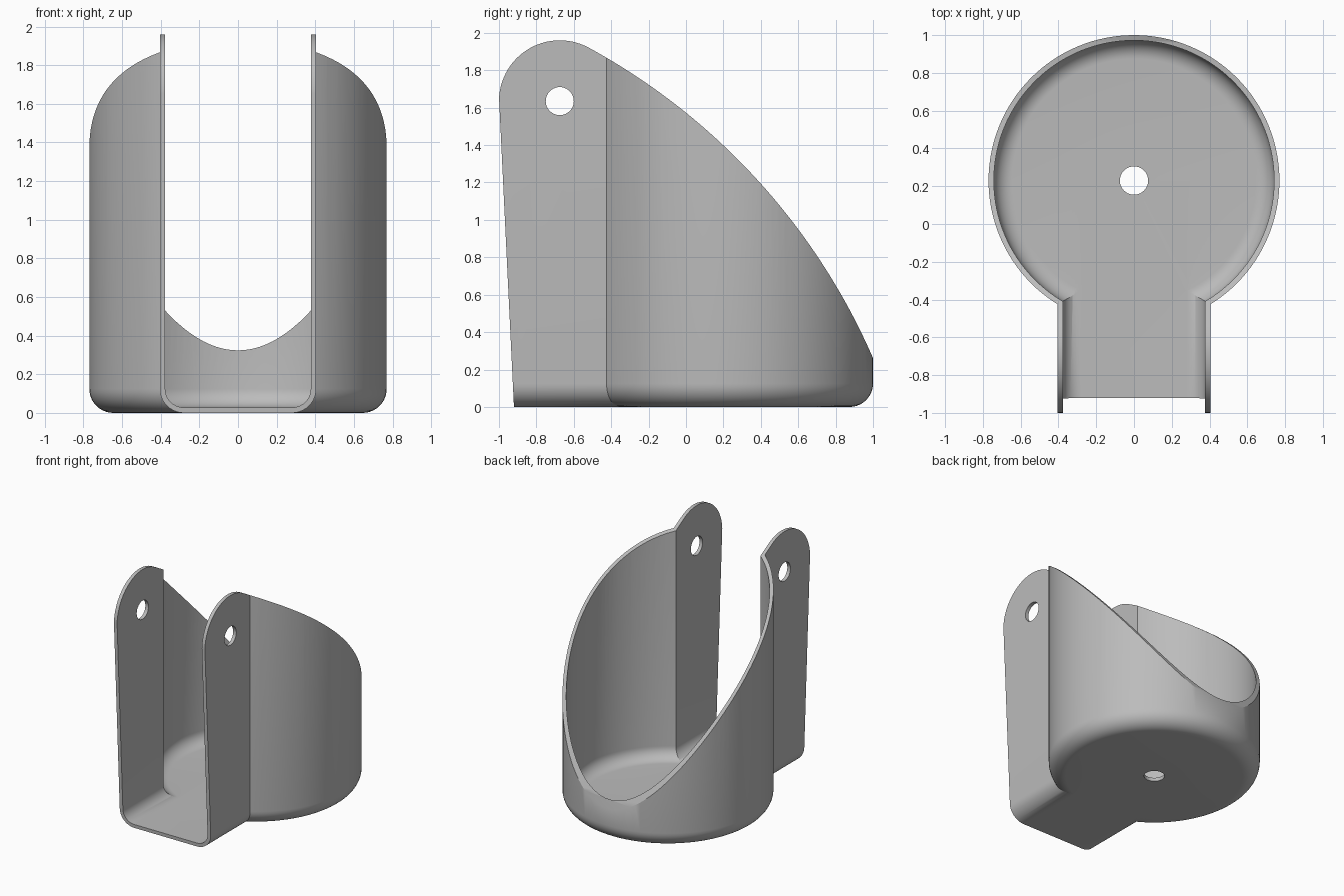
import bpy, bmesh, math
from math import sin, cos, radians
from mathutils import Matrix, Vector

if "Cube" in bpy.data.objects:
    bpy.data.objects.remove(bpy.data.objects["Cube"])

WALL = 0.028
CUP_Y, CUP_R = 0.23, 0.77
HALF_W = 0.405
FILLET = 0.125
PIN_Y, PIN_Z, EAR_R, HOLE_R = -0.675, 1.635, 0.325, 0.075
TOP = 2.3

steel = bpy.data.materials.new("grey steel")
steel.use_nodes = True
colour = (0.5, 0.5, 0.5, 1)
steel.diffuse_color = colour
steel.node_tree.nodes["Principled BSDF"].inputs["Base Color"].default_value = colour


def arc(cx, cy, r, start, end, steps):
    angles = [radians(start + (end - start) * i / steps) for i in range(steps + 1)]
    return [(cx + r * cos(a), cy + r * sin(a)) for a in angles]


def finish(bm, name):
    bmesh.ops.remove_doubles(bm, verts=bm.verts, dist=1e-5)
    bmesh.ops.recalc_face_normals(bm, faces=bm.faces)
    mesh = bpy.data.meshes.new(name)
    bm.to_mesh(mesh)
    bm.free()
    mesh.materials.append(steel)
    obj = bpy.data.objects.new(name, mesh)
    bpy.context.collection.objects.link(obj)
    return obj


def prism(name, points, sweep):
    """Extrude a closed outline of 3D points along a vector."""
    bm = bmesh.new()
    face = bm.faces.new([bm.verts.new(p) for p in points])
    out = bmesh.ops.extrude_face_region(bm, geom=[face])
    moved = [v for v in out["geom"] if isinstance(v, bmesh.types.BMVert)]
    bmesh.ops.translate(bm, verts=moved, vec=sweep)
    return finish(bm, name)


def cup_solid(name, inset):
    """Round-bottomed cylinder, turned from a half profile."""
    r, f = CUP_R - inset, FILLET - inset
    outline = [(0, inset)] + arc(r - f, inset + f, f, -90, 0, 10) + [(r, TOP), (0, TOP)]
    bm = bmesh.new()
    verts = [bm.verts.new((x, CUP_Y, z)) for x, z in outline]
    edges = [bm.edges.new(pair) for pair in zip(verts, verts[1:])]
    bmesh.ops.spin(bm, geom=verts + edges, cent=(0, CUP_Y, 0), axis=(0, 0, 1),
                   angle=math.tau, steps=128, use_duplicate=False)
    return finish(bm, name)


def channel_solid(name, inset):
    """Round-cornered channel running forward from the cup."""
    w, f = HALF_W - inset, FILLET - inset
    half = arc(w - f, inset + f, f, -90, 0, 10) + [(w, TOP)]
    outline = half + [(-x, z) for x, z in reversed(half)]
    return prism(name, [(x, -1.2, z) for x, z in outline], Vector((0, CUP_Y + 1.2, 0)))


def pin(name, centre, depth, turn):
    bm = bmesh.new()
    bmesh.ops.create_cone(bm, cap_ends=True, segments=40, radius1=HOLE_R, radius2=HOLE_R,
                          depth=depth, matrix=Matrix.Translation(centre) @ turn)
    return finish(bm, name)


def combine(target, tool, operation):
    mod = target.modifiers.new(operation.lower(), 'BOOLEAN')
    mod.operation, mod.solver, mod.object = operation, 'EXACT', tool
    bpy.context.view_layer.objects.active = target
    bpy.ops.object.modifier_apply(modifier=mod.name)
    bpy.data.objects.remove(tool)


# Outer body and hollow interior
bracket = cup_solid("bracket_shell", 0)
combine(bracket, channel_solid("channel", 0), 'UNION')
hollow = cup_solid("hollow", WALL)
combine(hollow, channel_solid("channel_hollow", WALL), 'UNION')
combine(bracket, hollow, 'DIFFERENCE')

# Side silhouette: sloping front, round ear, long curved fall to the back
sweep_r = 3.47
meet = 61.4
sweep_y = PIN_Y - (sweep_r - EAR_R) * cos(radians(meet))
sweep_z = PIN_Z - (sweep_r - EAR_R) * sin(radians(meet))
side = [(-0.915, -0.1)] + arc(PIN_Y, PIN_Z, EAR_R, 177, meet, 28)
side += arc(sweep_y, sweep_z, sweep_r, meet, 21, 48)[1:]
side += [(side[-1][0], -0.1)]
combine(bracket, prism("silhouette", [(-1, y, z) for y, z in side], Vector((2, 0, 0))), 'INTERSECT')

# Axle holes through both ears, and the mounting hole in the floor
combine(bracket, pin("axle", (0, PIN_Y, PIN_Z), 2, Matrix.Rotation(radians(90), 4, 'Y')), 'DIFFERENCE')
combine(bracket, pin("mount", (0, CUP_Y, 0), 0.4, Matrix.Identity(4)), 'DIFFERENCE')

bpy.ops.object.select_all(action='DESELECT')
bracket.select_set(True)
bpy.context.view_layer.objects.active = bracket
bpy.ops.object.shade_smooth_by_angle(angle=radians(30))
